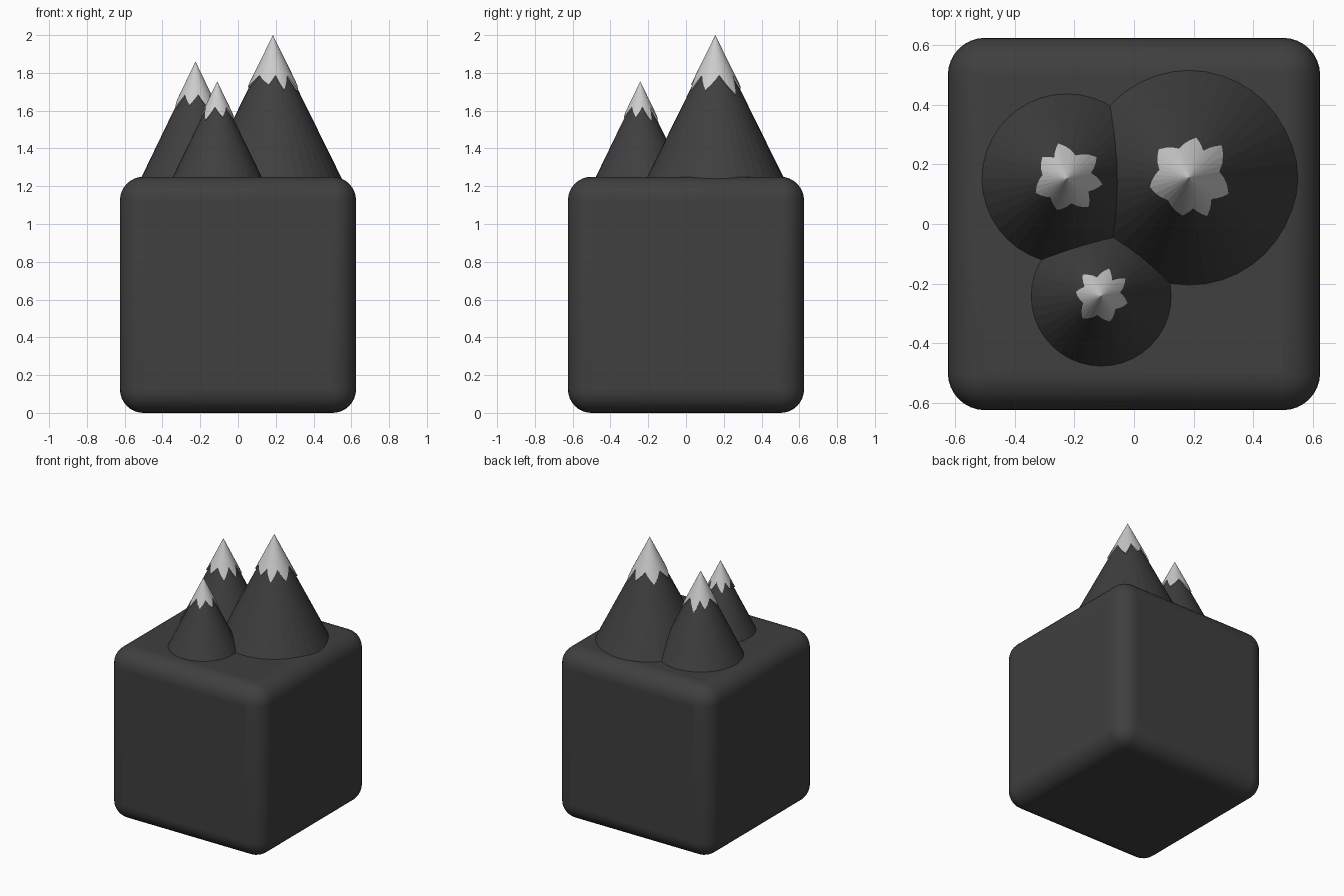
import bpy, bmesh, math

if "Cube" in bpy.data.objects:
    bpy.data.objects.remove(bpy.data.objects["Cube"])

rock = bpy.data.materials.new("dark_rock")
rock.diffuse_color = (0.05, 0.05, 0.05, 1)
rock.use_nodes = True
rock.node_tree.nodes["Principled BSDF"].inputs["Base Color"].default_value = rock.diffuse_color
white = bpy.data.materials.new("snow")
white.diffuse_color = (0.8, 0.8, 0.8, 1)
white.use_nodes = True
white.node_tree.nodes["Principled BSDF"].inputs["Base Color"].default_value = white.diffuse_color

BASE_Z = 1.225   # mountain feet sink slightly into the block
LIFT = 0.02      # how far the snow stands above the rock


def finish(bm, name, mat):
    bmesh.ops.recalc_face_normals(bm, faces=bm.faces)
    me = bpy.data.meshes.new(name)
    bm.to_mesh(me)
    bm.free()
    ob = bpy.data.objects.new(name, me)
    bpy.context.collection.objects.link(ob)
    me.materials.append(mat)
    return ob


def mountain(name, x, y, peak, radius, valley, tips):
    slope = radius / (peak - LIFT - 1.25)
    # Rock cone
    depth = peak - LIFT - BASE_Z
    bm = bmesh.new()
    bmesh.ops.create_cone(bm, cap_ends=True, segments=40, radius1=slope * depth,
                          radius2=0, depth=depth)
    bmesh.ops.remove_doubles(bm, verts=bm.verts, dist=1e-5)
    finish(bm, name, rock).location = (x, y, BASE_Z + depth / 2)

    # Jagged edge of the snow: tip, valley, tip, ... as (angle, radius)
    edge = []
    for i, (a, r) in enumerate(tips):
        b = tips[(i + 1) % len(tips)][0]
        edge += [(a, r), (a + ((b - a) % 360) / 2, valley)]
    rim = []
    for i, (a, r) in enumerate(edge):
        b, s = edge[(i + 1) % len(edge)]
        for k in range(3):
            t = k / 3
            rim.append((math.radians(a + ((b - a) % 360) * t), r + (s - r) * t))

    # Snow cap shell with a rim tucked into the rock
    bm = bmesh.new()
    apex = bm.verts.new((x, y, peak))
    outer, inner = [], []
    for a, r in rim:
        z = peak - r / slope
        q = r - LIFT * slope * 1.3
        outer.append(bm.verts.new((x + r * math.cos(a), y + r * math.sin(a), z)))
        inner.append(bm.verts.new((x + q * math.cos(a), y + q * math.sin(a), z)))
    for i in range(len(rim)):
        j = (i + 1) % len(rim)
        bm.faces.new((apex, outer[i], outer[j]))
        bm.faces.new((outer[i], inner[i], inner[j], outer[j]))
    finish(bm, name + "_snow", white)


# Rounded block
bm = bmesh.new()
bmesh.ops.create_cube(bm, size=1.25)
bmesh.ops.translate(bm, verts=bm.verts, vec=(0, 0, 0.625))
block = finish(bm, "block", rock)
bevel = block.modifiers.new("rounding", 'BEVEL')
bevel.width = 0.125
bevel.segments = 8
bpy.context.view_layer.objects.active = block
block.select_set(True)
bpy.ops.object.shade_smooth_by_angle(angle=math.radians(30))

# Three snow-capped peaks; tips are (angle, radius)
mountain("tall_peak", 0.185, 0.155, 2.0, 0.36, 0.105,
         [(-100, .13), (-65, .144), (-22, .145), (45, .157), (80, .139), (137, .142), (193, .137)])
mountain("middle_peak", -0.225, 0.152, 1.86, 0.285, 0.085,
         [(-107, .112), (-53, .122), (-9, .122), (36, .125), (104, .124), (139, .112), (204, .117)])
mountain("small_peak", -0.11, -0.242, 1.755, 0.235, 0.066,
         [(-130, .10), (-71, .092), (-15, .093), (36, .103), (74, .098), (131, .097), (171, .088)])
